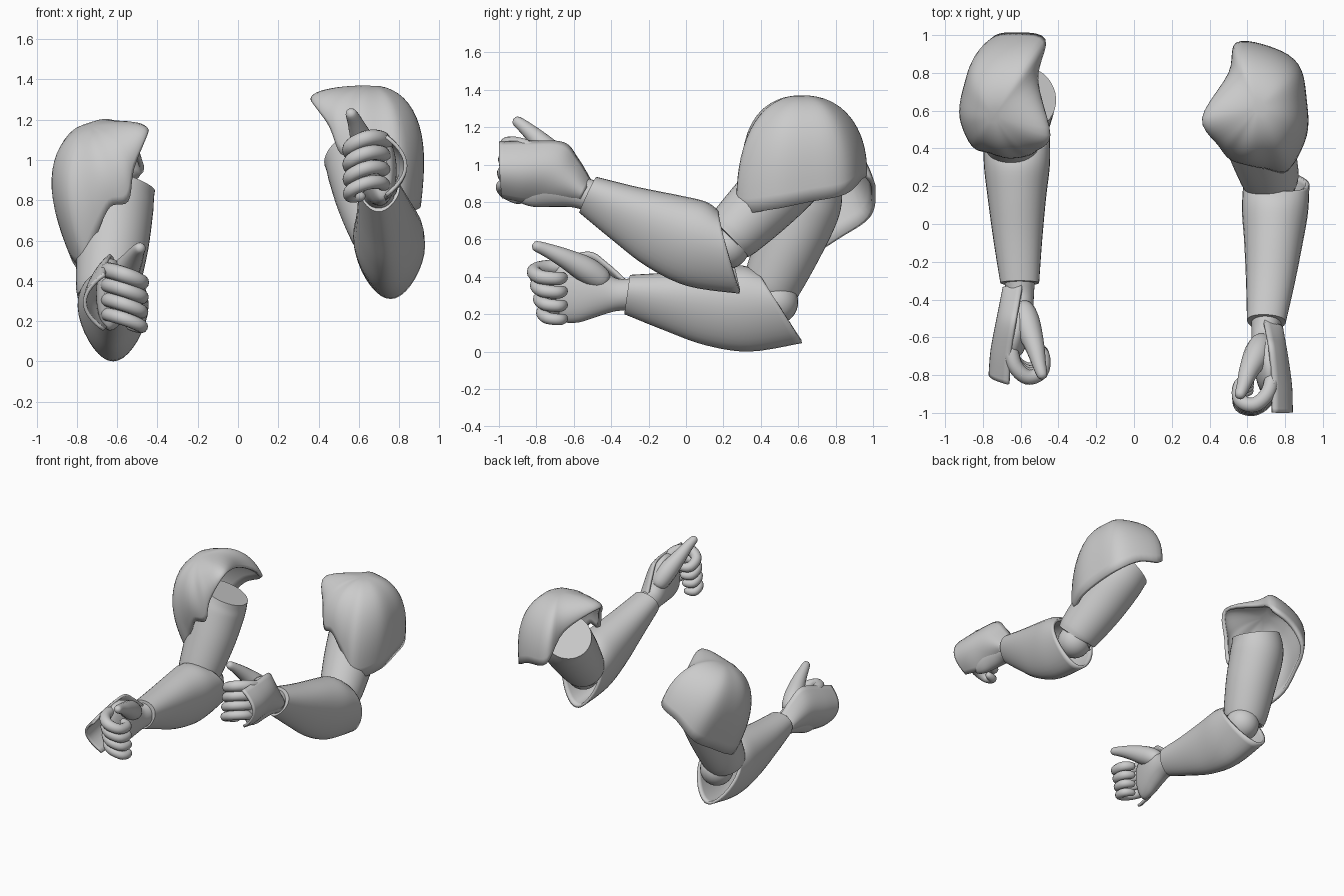
import bpy, bmesh, math
from mathutils import Matrix, Vector

cube = bpy.data.objects.get("Cube")
if cube:
    bpy.data.objects.remove(cube, do_unlink=True)

GREY = (0.6, 0.6, 0.6, 1)
mat = bpy.data.materials.new("clay_grey")
mat.use_nodes = True
mat.diffuse_color = GREY
mat.node_tree.nodes["Principled BSDF"].inputs["Base Color"].default_value = GREY


def smooth(rows, per, closed=False):
    """Catmull-Rom resampling of equal-length tuples."""
    n = len(rows)
    out = []
    for i in range(n if closed else n - 1):
        pick = (lambda k: rows[k % n]) if closed else (lambda k: rows[min(max(k, 0), n - 1)])
        quad = [pick(i + k) for k in (-1, 0, 1, 2)]
        for s in range(per):
            t = s / per
            out.append([b + 0.5 * t * (c - a + t * (2*a - 5*b + 4*c - d + t * (3 * (b - c) + d - a)))
                        for a, b, c, d in zip(*quad)])
    if not closed:
        out.append(list(rows[-1]))
    return out


def loft(name, rings, matrix, caps=(True, True), wrap=True, thick=0):
    """Skin a list of rings into an object."""
    bm = bmesh.new()
    vs = [[bm.verts.new(matrix @ Vector(p)) for p in ring] for ring in rings]
    n = len(rings[0])
    for a, b in zip(vs, vs[1:]):
        for j in range(n if wrap else n - 1):
            k = (j + 1) % n
            bm.faces.new((a[j], a[k], b[k], b[j]))
    for use, ring in zip(caps, (vs[0], vs[-1])):
        if use:
            bm.faces.new(ring)
    bmesh.ops.recalc_face_normals(bm, faces=bm.faces)
    mesh = bpy.data.meshes.new(name)
    bm.to_mesh(mesh)
    bm.free()
    ob = bpy.data.objects.new(name, mesh)
    bpy.context.collection.objects.link(ob)
    mesh.materials.append(mat)
    if thick:
        mod = ob.modifiers.new("thickness", "SOLIDIFY")
        mod.thickness = thick
        mod.offset = -1
    bpy.ops.object.select_all(action="DESELECT")
    ob.select_set(True)
    bpy.context.view_layer.objects.active = ob
    bpy.ops.object.shade_smooth_by_angle(angle=math.radians(40))


def circle(n):
    return [(math.cos(2 * math.pi * i / n), math.sin(2 * math.pi * i / n)) for i in range(n)]


def ovals(rows, egg=0, n=32):
    """Oval rings from rows of (top y, top z, bottom y, bottom z, half width, centre x)."""
    return [[(cx + c * hw * (1 + egg * s), (ty + by) / 2 + s * (ty - by) / 2,
              (tz + bz) / 2 + s * (tz - bz) / 2) for c, s in circle(n)]
            for ty, tz, by, bz, hw, cx in smooth(rows, 5)]


def tube(path, side, n=14, rounded=True):
    """Rings along a path of (x, y, z, radius)."""
    pts = smooth(path, 6)
    rings = []
    for i, p in enumerate(pts):
        a, b = pts[max(i - 1, 0)], pts[min(i + 1, len(pts) - 1)]
        along = (Vector(b[:3]) - Vector(a[:3])).normalized()
        u = along.cross(Vector(side)).normalized()
        v = along.cross(u)
        r = p[3]
        if rounded:
            r *= max(0.25, math.sqrt(1 - abs(2 * i / (len(pts) - 1) - 1) ** 10))
        rings.append([Vector(p[:3]) + r * (u * c + v * s) for c, s in circle(n)])
    return rings


# Shoulder shell: lower rim, going inner, front, outer, back
RIM = [(.36, .56, 1.30), (.45, .41, 1.17), (.51, .34, 1.03), (.60, .31, 1.03), (.70, .29, .91),
       (.81, .28, .75), (.90, .46, .76), (.90, .66, .80), (.86, .85, .84), (.72, .94, .92),
       (.54, .96, .97), (.50, .80, 1.17)]
APEX = (.66, .62, 1.37)


def shoulder(side, m):
    rim = smooth(RIM, 5, closed=True)
    rings = []
    for i in range(1, 17):
        t = i / 16 * math.pi / 2
        out, up = math.sin(t) ** 0.9, math.cos(t) ** 0.9 if i < 16 else 0
        bulge = 0.18 * math.sin(2 * t)
        rings.append([(APEX[0] + (x - APEX[0]) * out + max(x - APEX[0], 0) * bulge,
                       APEX[1] + (y - APEX[1]) * out, z + (APEX[2] - z) * up) for x, y, z in rim])
    loft(side + "_shoulder_shell", rings, m, caps=(True, False), thick=0.025)
    # Upper arm, bent inward at the top
    arm = [(.725, .23, .61, .135), (.72, .25, .63, .155), (.67, .42, .80, .18),
           (.63, .57, .96, .19), (.58, .64, 1.05, .17)]
    loft(side + "_upper_arm", tube(arm, (1, 0, 0), 36, False), m)


def forearm(side, m):
    sleeve = [(.02, .105, -.01, -.105, .10, 0), (.25, .12, .20, -.19, .125, .01),
              (.48, .145, .42, -.27, .15, .015), (.62, .155, .66, -.305, .17, .015),
              (.70, .13, .94, -.26, .17, .015)]
    loft(side + "_forearm", ovals(sleeve, 0.25), m, caps=(True, False), thick=0.02)
    # Elbow ball
    ball = [[(.12 * math.sin(a) * c, .80 + .12 * math.sin(a) * s, -.04 + .12 * math.cos(a))
             for c, s in circle(24)] for a in [math.pi * k / 16 for k in range(1, 16)]]
    loft(side + "_elbow_ball", ball, m)
    # Palm and wrist
    palm = [(.02, .085, .02, -.085, .08, 0), (-.06, .09, -.06, -.09, .075, 0),
            (-.16, .17, -.16, -.12, .08, .01), (-.27, .205, -.26, -.15, .075, .025),
            (-.37, .16, -.34, -.14, .055, .035), (-.40, .06, -.37, -.06, .02, .04)]
    loft(side + "_palm", ovals(palm), m)
    # Curled fingers, sloping down towards the tips
    for k, name in enumerate(("index", "middle", "ring", "little")):
        z = .145 - .073 * k
        s = 1 - .08 * k
        r = .040 - .002 * k
        path = [(.05, -.28, z, r), (.03, -.31 - .11 * s, z, r), (-.04, -.31 - .18 * s, z - .02, r),
                (-.115, -.31 - .15 * s, z - .05, r * .95), (-.12, -.31 - .06 * s, z - .06, r * .9),
                (-.05, -.33, z - .05, r * .8)]
        loft(f"{side}_{name}_finger", tube(path, (0, 0, 1)), m)
    # Outstretched thumb
    thumb = [(-.01, -.10, .06, .06), (-.04, -.21, .13, .07), (-.08, -.33, .195, .052),
             (-.105, -.43, .24, .036), (-.125, -.50, .265, .028)]
    loft(side + "_thumb", tube(thumb, (1, 0, 0)), m)
    # Curved guard over the back of the hand
    guard = [(0, .08, -.03, -.075, .09), (-.10, .17, -.13, -.10, .11), (-.20, .23, -.23, -.125, .13),
             (-.37, .185, -.33, -.145, .155), (-.53, .13, -.425, -.155, .165)]
    rows = []
    for ty, tz, by, bz, x in smooth(guard, 5):
        rows.append([(x - .10 * (2 * f - 1) ** 2, by + (ty - by) * f, bz + (tz - bz) * f)
                     for f in [k / 14 for k in range(15)]])
    loft(side + "_hand_guard", rows, m, caps=(False, False), wrap=False, thick=0.018)


def turn(degrees, axis):
    return Matrix.Rotation(math.radians(degrees), 4, axis)


mirror = Matrix.Diagonal((-1, 1, 1, 1))
pivot = Matrix.Translation((-.66, -.63, -1.10))
lowered = turn(13, "Z") @ turn(12, "Y") @ turn(20, "X")

# Left arm raised, right arm lowered and mirrored
shoulder("left", Matrix.Identity(4))
forearm("left", Matrix.Translation((.70, -.53, .84)) @ turn(-3, "Z") @ turn(-17.5, "X"))
shoulder("right", Matrix.Translation((-.665, .66, .925)) @ mirror @ lowered @ pivot)
forearm("right", Matrix.Translation((-.605, -.32, .305)) @ mirror)
